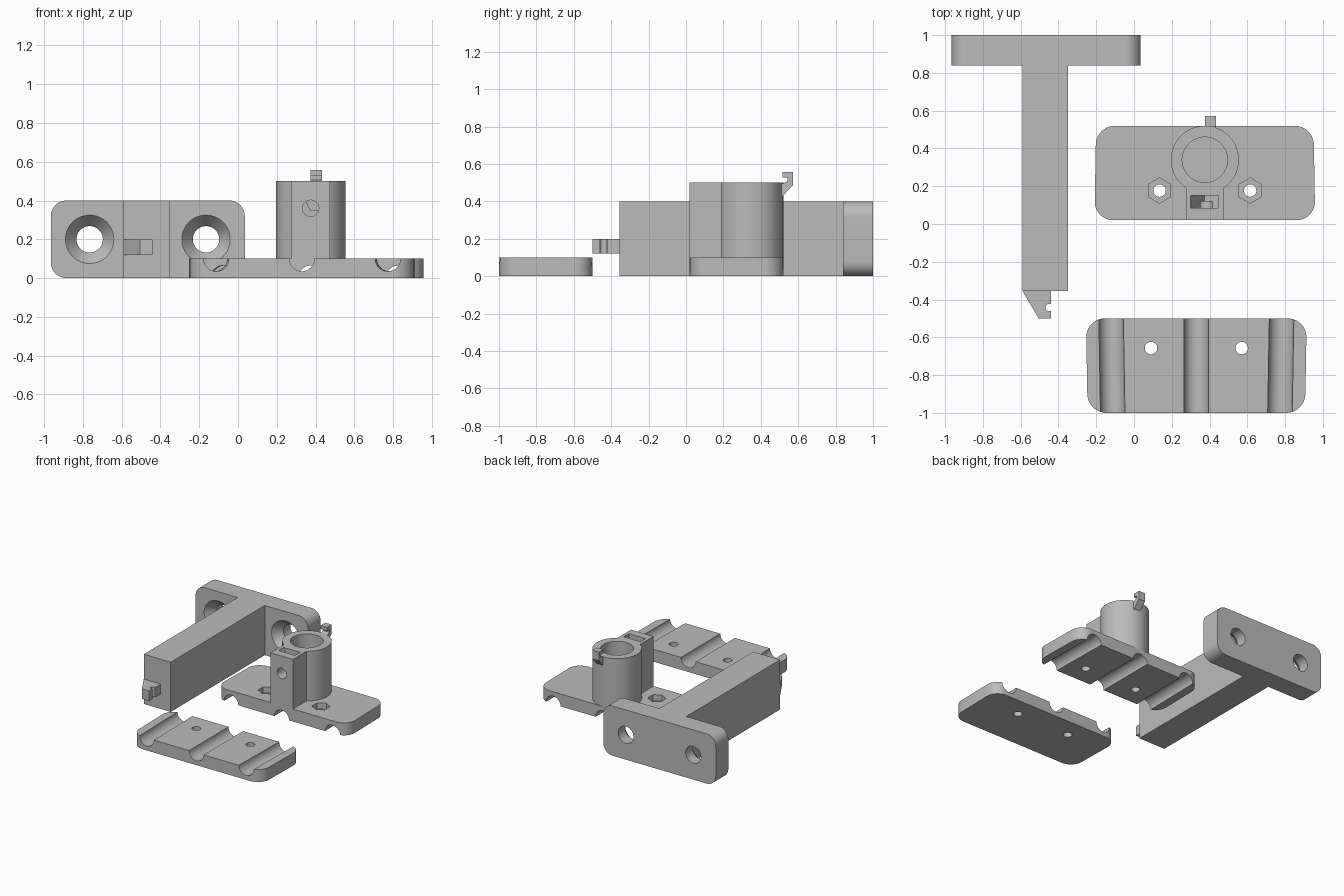
import bpy, bmesh, math

if "Cube" in bpy.data.objects:
    bpy.data.objects.remove(bpy.data.objects["Cube"])

grey = bpy.data.materials.new("plain grey")
grey.diffuse_color = (0.5, 0.5, 0.5, 1)
grey.use_nodes = True
grey.node_tree.nodes["Principled BSDF"].inputs["Base Color"].default_value = grey.diffuse_color


def loft(name, pts_a, pts_b, axis, lo, hi):
    """Solid between two matching 2D outlines placed at lo and hi along an axis."""
    place = {"x": lambda p, h: (h, p[0], p[1]),
             "y": lambda p, h: (p[0], h, p[1]),
             "z": lambda p, h: (p[0], p[1], h)}[axis]
    bm = bmesh.new()
    a = [bm.verts.new(place(p, lo)) for p in pts_a]
    b = [bm.verts.new(place(p, hi)) for p in pts_b]
    bm.faces.new(a)
    bm.faces.new(b)
    n = len(a)
    for i in range(n):
        bm.faces.new((a[i], a[(i + 1) % n], b[(i + 1) % n], b[i]))
    bmesh.ops.recalc_face_normals(bm, faces=bm.faces)
    mesh = bpy.data.meshes.new(name)
    bm.to_mesh(mesh)
    bm.free()
    mesh.materials.append(grey)
    ob = bpy.data.objects.new(name, mesh)
    bpy.context.collection.objects.link(ob)
    return ob


def prism(name, pts, axis, lo, hi):
    return loft(name, pts, pts, axis, lo, hi)


def circle(cx, cy, r, n=48, start=0.0):
    return [(cx + r * math.cos(start + math.tau * i / n),
             cy + r * math.sin(start + math.tau * i / n)) for i in range(n)]


def rect(x0, x1, y0, y1):
    return [(x0, y0), (x1, y0), (x1, y1), (x0, y1)]


def rounded(cx, cy, w, h, r, slope=0.0, seg=10):
    """Rounded rectangle; slope makes the short ends lean outward."""
    pts = []
    for k, (sx, sy) in enumerate([(1, 1), (-1, 1), (-1, -1), (1, -1)]):
        for i in range(seg + 1):
            t = math.pi / 2 * (k + i / seg)
            dx = sx * (w / 2 - r) + r * math.cos(t)
            dy = sy * (h / 2 - r) + r * math.sin(t)
            pts.append((cx + dx + sx * slope * dy, cy + dy))
    return pts


def boolean(ob, other, op="DIFFERENCE"):
    m = ob.modifiers.new("bool", "BOOLEAN")
    m.operation, m.solver, m.object = op, "EXACT", other
    bpy.context.view_layer.objects.active = ob
    bpy.ops.object.modifier_apply(modifier=m.name)
    bpy.data.objects.remove(other)


def smooth(ob):
    bpy.ops.object.select_all(action="DESELECT")
    ob.select_set(True)
    bpy.context.view_layer.objects.active = ob
    bpy.ops.object.shade_smooth_by_angle(angle=math.radians(30))


SLOPE = 0.0175


def clamp_plate(name, cx, cy, groove_z, flip):
    """Clamp half with three cable grooves (outer two fanned) and screw holes."""
    ob = prism(name, rounded(cx, cy, 1.16, 0.5, 0.1, SLOPE * flip), "z", 0, 0.1)
    for s in (-1, 0, 1):
        gx = cx + s * 0.447
        shift = s * SLOPE * flip * 0.35
        boolean(ob, loft("cutter", circle(gx - shift, groove_z, 0.065),
                         circle(gx + shift, groove_z, 0.065),
                         "y", cy - 0.35, cy + 0.35))
    for s in (-1, 1):
        boolean(ob, prism("cutter", circle(cx + s * 0.24, cy + flip * 0.093, 0.033, 32),
                          "z", -0.1, 0.2))
    return ob


# Wall bracket: screw plate with countersunk holes
bracket = prism("wall_bracket", rounded(-0.465, 0.2, 1.0, 0.4, 0.08), "y", 0.84, 1.0)
for hx in (-0.765, -0.165):
    boolean(bracket, prism("cutter", circle(hx, 0.2, 0.068), "y", 0.7, 1.1))
    boolean(bracket, loft("cutter", circle(hx, 0.2, 0.133),
                          circle(hx, 0.2, 0.068), "y", 0.83, 0.91))
# Arm of the bracket
boolean(bracket, prism("arm", rect(-0.59, -0.35, -0.355, 0.86), "z", 0, 0.4), "UNION")
smooth(bracket)

# Wedge latch at the tip of the arm, with a round notch
latch = prism("arm_latch", [(-0.59, -0.355), (-0.505, -0.5), (-0.44, -0.5), (-0.44, -0.355)],
              "z", 0.12, 0.2)
boolean(latch, prism("cutter", circle(-0.448, -0.442, 0.02, 32), "z", 0, 0.3))
boolean(latch, prism("cutter", rect(-0.448, -0.4, -0.455, -0.429), "z", 0, 0.3))
smooth(latch)

# Lower clamp half, grooves on top
lower = clamp_plate("lower_clamp", 0.33, -0.75, 0.1, 1)
smooth(lower)

# Upper clamp half, grooves below and hexagonal nut pockets above
upper = clamp_plate("upper_clamp", 0.375, 0.27, 0.0, -1)
for s in (-1, 1):
    boolean(upper, prism("cutter", circle(0.375 + s * 0.24, 0.177, 0.067, 6, math.pi / 6),
                         "z", 0.05, 0.2))
smooth(upper)

# Socket post with front block
post = prism("socket_post", circle(0.375, 0.34, 0.18, 64), "z", 0.1, 0.5)
boolean(post, prism("block", rect(0.275, 0.475, 0.02, 0.34), "z", 0.1, 0.5), "UNION")
boolean(post, prism("cutter", circle(0.375, 0.34, 0.12, 64), "z", 0.1, 0.7))
# Latch slot with a sloped side, and the pin hole leading into it
boolean(post, prism("cutter", [(0.30, 0.6), (0.30, 0.5), (0.373, 0.35), (0.448, 0.35),
                               (0.448, 0.6)], "y", 0.085, 0.15))
boolean(post, prism("cutter", circle(0.375, 0.36, 0.042, 32), "y", -0.1, 0.12))
smooth(post)

# Small hook clip on the back of the post
prism("hook_clip", [(0.505, 0.43), (0.518, 0.43), (0.573, 0.488), (0.573, 0.557),
                    (0.515, 0.557), (0.515, 0.528), (0.543, 0.528), (0.543, 0.507),
                    (0.505, 0.49)], "x", 0.375, 0.433)
